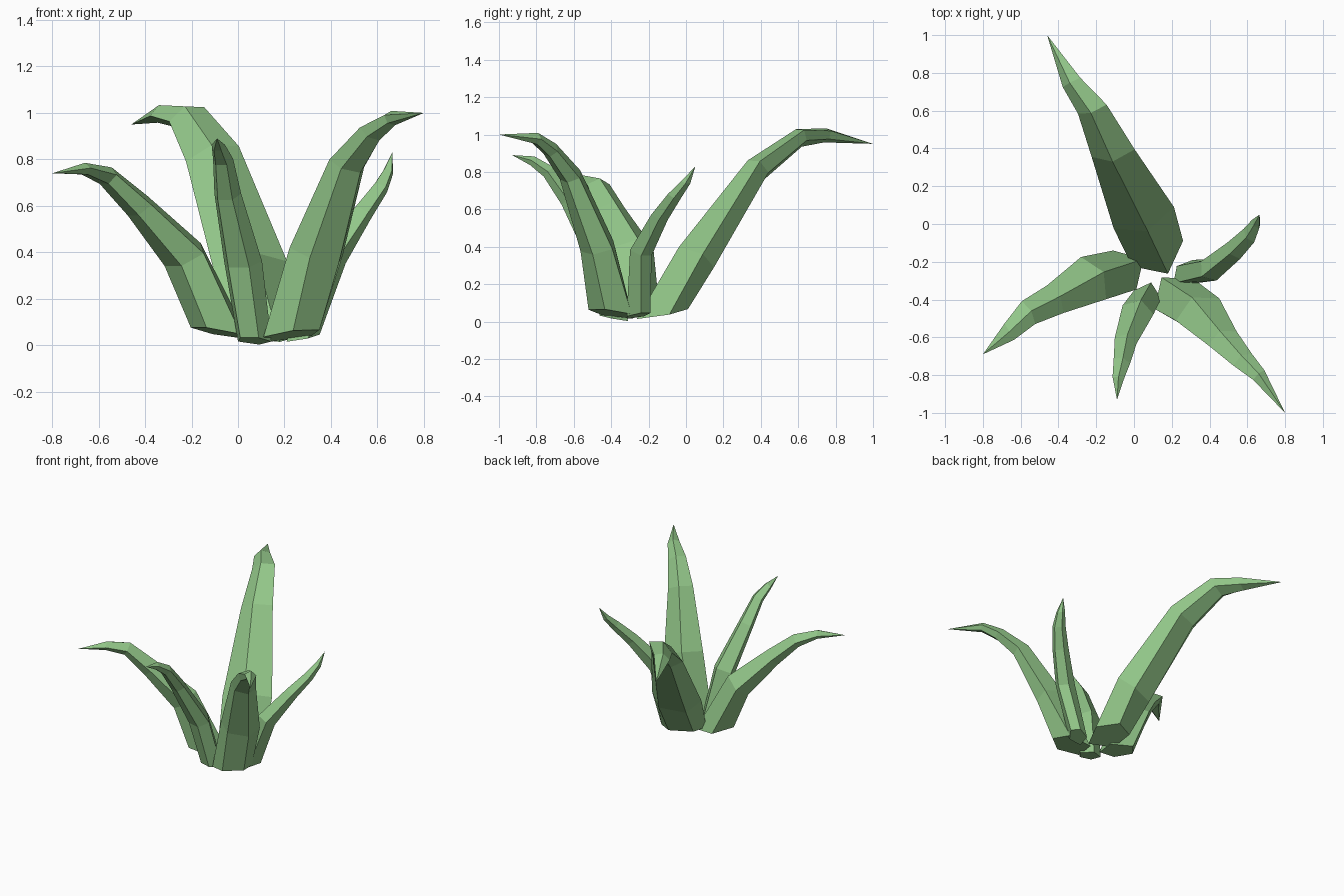
import bpy, bmesh, math
from mathutils import Vector

green = bpy.data.materials.new("leaf green")
green.diffuse_color = (0.29, 0.57, 0.25, 1)


def leaf(name, stations, tip, rolls=(0, 0, 0, 0, 0)):
    """Loft a five-sided section; station = (x, y, z, half width, half thickness)."""
    tip = Vector(tip)
    path = [Vector(s[:3]) for s in stations] + [tip]
    radial = tip - path[0]
    radial.z = 0
    radial.normalize()
    up = Vector((0, 0, 1))
    side = radial.cross(up)
    bm = bmesh.new()
    rings = []
    for i, s in enumerate(stations):
        t = up - 0.2 * radial if i == 0 else path[i + 1] - path[i - 1]
        n = side.cross(t).normalized()          # points to the inner/upper side
        c, sn = math.cos(rolls[i]), math.sin(rolls[i])
        u, v = side * c + n * sn, n * c - side * sn
        w, h = s[3], s[4]
        shape = [(-w, 0.1 * h), (0, h), (w, 0.1 * h), (0.55 * w, -h), (-0.55 * w, -h)]
        rings.append([bm.verts.new(path[i] + u * a + v * b) for a, b in shape])
    bm.faces.new(rings[0])
    for r, q in zip(rings, rings[1:]):
        for k in range(5):
            j = (k + 1) % 5
            bm.faces.new((r[k], r[j], q[j], q[k]))
    end = bm.verts.new(tip)
    for k in range(5):
        bm.faces.new((rings[-1][k], rings[-1][(k + 1) % 5], end))
    bmesh.ops.recalc_face_normals(bm, faces=bm.faces)
    me = bpy.data.meshes.new(name)
    bm.to_mesh(me)
    bm.free()
    me.materials.append(green)
    ob = bpy.data.objects.new(name, me)
    bpy.context.collection.objects.link(ob)


# Tall broad leaf at the back, twisting towards its tip
leaf("back_leaf", [(0.12, -0.145, 0.04, 0.15, 0.135), (0.05, 0.04, 0.34, 0.17, 0.10),
                   (-0.11, 0.38, 0.82, 0.12, 0.065), (-0.22, 0.61, 0.99, 0.085, 0.045),
                   (-0.33, 0.75, 1.00, 0.055, 0.035)], (-0.46, 1.00, 0.95),
     (0, 0.15, 0.4, 0.4, 0.3))
# Tall leaf at the front right
leaf("front_right_leaf", [(0.22, -0.38, 0.04, 0.13, 0.125), (0.34, -0.46, 0.40, 0.13, 0.085),
                          (0.47, -0.61, 0.78, 0.085, 0.055), (0.575, -0.72, 0.92, 0.06, 0.04),
                          (0.66, -0.80, 0.98, 0.04, 0.03)], (0.80, -1.00, 1.00),
     (0.1, 0.3, 0.35, 0.3, 0.2))
# Arching leaf at the left
leaf("left_leaf", [(-0.06, -0.25, 0.05, 0.12, 0.13), (-0.22, -0.29, 0.39, 0.13, 0.085),
                   (-0.42, -0.40, 0.60, 0.085, 0.055), (-0.56, -0.47, 0.73, 0.07, 0.04),
                   (-0.66, -0.57, 0.76, 0.05, 0.025)], (-0.80, -0.69, 0.74))
# Narrow leaf at the front
leaf("front_leaf", [(0.07, -0.38, 0.017, 0.075, 0.075), (0.02, -0.46, 0.36, 0.085, 0.065),
                    (-0.045, -0.62, 0.65, 0.06, 0.045), (-0.065, -0.73, 0.80, 0.045, 0.035),
                    (-0.085, -0.82, 0.86, 0.03, 0.025)], (-0.09, -0.93, 0.89))
# Small leaf at the right
leaf("right_leaf", [(0.27, -0.265, 0.03, 0.06, 0.08), (0.40, -0.245, 0.38, 0.065, 0.06),
                    (0.53, -0.14, 0.57, 0.055, 0.04), (0.61, -0.06, 0.68, 0.045, 0.03),
                    (0.645, 0.00, 0.75, 0.03, 0.02)], (0.665, 0.05, 0.83))
